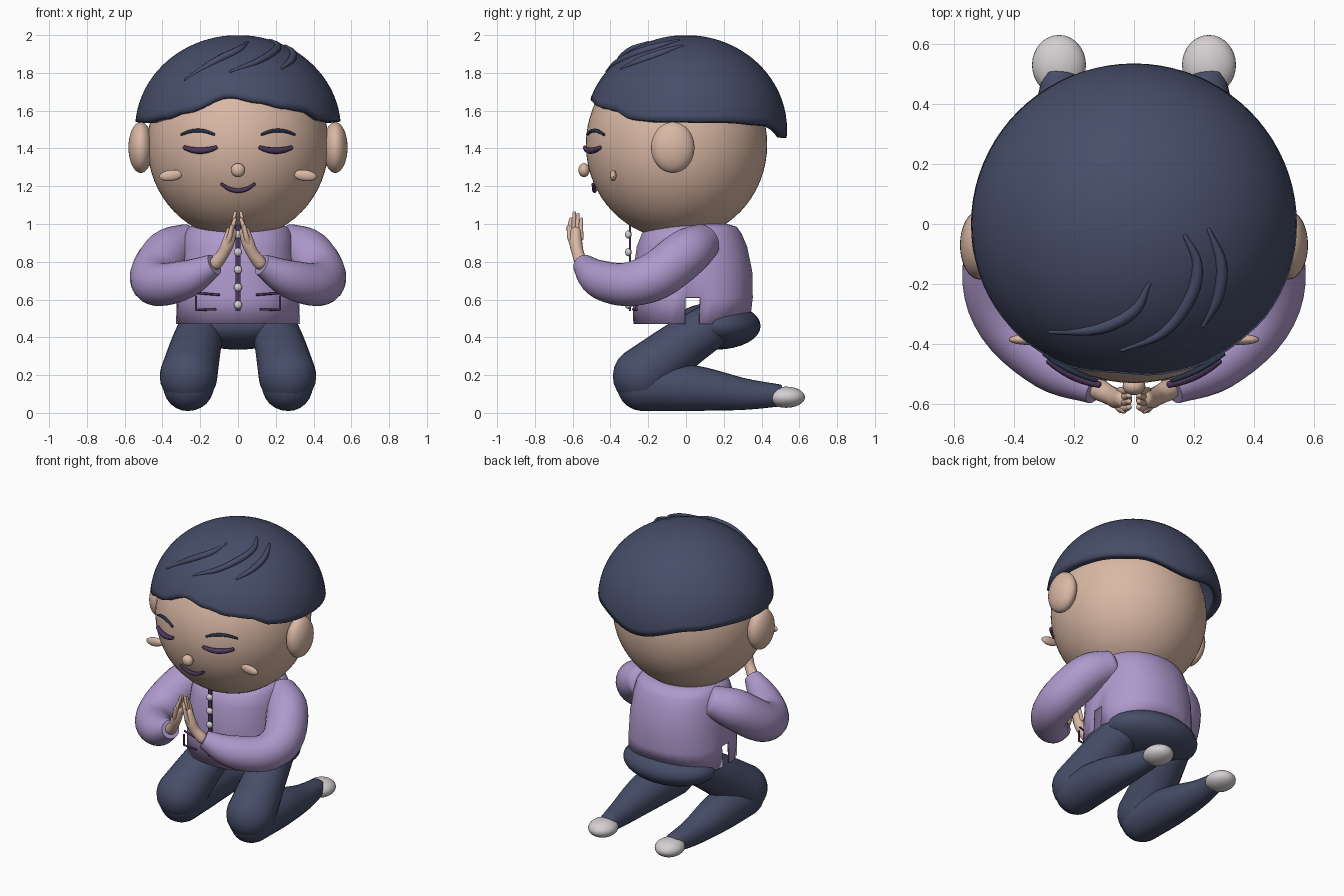
import bpy, bmesh, math
from mathutils import Vector

if "Cube" in bpy.data.objects:
    bpy.data.objects.remove(bpy.data.objects["Cube"])


def material(name, *rgb):
    m = bpy.data.materials.new(name)
    m.use_nodes = True
    m.diffuse_color = (*rgb, 1)
    m.node_tree.nodes["Principled BSDF"].inputs["Base Color"].default_value = (*rgb, 1)
    return m


SKIN = material("skin", .70, .48, .375)
NAVY = material("navy", .062, .075, .14)
LILAC = material("lilac", .43, .32, .61)
PLUM = material("dark plum", .075, .038, .105)
BROW = material("dark blue", .02, .036, .07)
WHITE = material("warm white", .66, .62, .63)
SIDES = (("left", 1), ("right", -1))


def finish(bm, name, mat, angle=50):
    bmesh.ops.recalc_face_normals(bm, faces=bm.faces)
    me = bpy.data.meshes.new(name)
    bm.to_mesh(me)
    bm.free()
    me.materials.append(mat)
    ob = bpy.data.objects.new(name, me)
    bpy.context.collection.objects.link(ob)
    bpy.ops.object.select_all(action="DESELECT")
    ob.select_set(True)
    bpy.context.view_layer.objects.active = ob
    bpy.ops.object.shade_smooth_by_angle(angle=math.radians(angle))
    return ob


def ball(name, mat, c, r, seg=32, tilt=0):
    bm = bmesh.new()
    bmesh.ops.create_uvsphere(bm, u_segments=seg, v_segments=seg // 2, radius=1)
    for v in bm.verts:
        p = Vector((v.co.x * r[0], v.co.y * r[1], v.co.z * r[2]))
        v.co = Vector((p.x * math.cos(tilt) - p.z * math.sin(tilt), p.y,
                       p.x * math.sin(tilt) + p.z * math.cos(tilt))) + Vector(c)
    return finish(bm, name, mat)


def bridge(bm, rings, closed_ends=True):
    n = len(rings[0])
    for a, b in zip(rings, rings[1:]):
        for i in range(n):
            j = (i + 1) % n
            bm.faces.new((a[i], a[j], b[j], b[i]))
    if closed_ends:
        bm.faces.new(rings[0])
        bm.faces.new(rings[-1])


def tube(name, mat, pts, sx=1, seg=16, caps=(1, 1), sub=5):
    """Tapered limb through points (x, y, z, radius); caps give end roundness."""
    P = [Vector(p) for p in pts]
    Q = [2 * P[0] - P[1]] + P + [2 * P[-1] - P[-2]]
    path = []
    for i in range(len(P) - 1):
        a, b, c, d = Q[i:i + 4]
        for k in range(sub):
            t = k / sub
            path.append(.5 * (2 * b + (c - a) * t + (2 * a - 5 * b + 4 * c - d) * t * t
                              + (3 * b - a - 3 * c + d) * t ** 3))
    path.append(P[-1])
    cen = [Vector(p[:3]) for p in path]
    n = len(cen)
    tan = [(cen[min(i + 1, n - 1)] - cen[max(i - 1, 0)]).normalized() for i in range(n)]
    stations = [(cen[i], tan[i], path[i][3]) for i in range(n)]

    def cap(i, sign, k):
        out = []
        for step in range(1, 6):
            a = step / 5 * math.radians(84)
            r = path[i][3]
            out.append((cen[i] + tan[i] * sign * k * r * math.sin(a), tan[i], r * math.cos(a)))
        return out
    if caps[0]:
        stations = cap(0, -1, caps[0])[::-1] + stations
    if caps[1]:
        stations += cap(-1, 1, caps[1])
    bm = bmesh.new()
    rings = []
    u = tan[0].orthogonal().normalized()
    for c, t, r in stations:
        u = (u - t * u.dot(t)).normalized()
        w = t.cross(u)
        ring = []
        for k in range(seg):
            a = math.tau * k / seg
            p = c + (u * math.cos(a) + w * math.sin(a)) * r
            ring.append(bm.verts.new((p.x * sx, p.y, p.z)))
        rings.append(ring)
    bridge(bm, rings)
    return finish(bm, name, mat)


# Head, ears, nose and cheeks
HEAD, HEAD_R = Vector((0, -.05, 1.42)), Vector((.48, .48, .5))
ball("head", SKIN, HEAD, HEAD_R, 64)
ball("nose", SKIN, (0, -.54, 1.285), (.038, .03, .037), 20)
for side, s in SIDES:
    ball(side + "_ear", SKIN, (s * .515, -.07, 1.405), (.065, .115, .135))
    ball(side + "_cheek", SKIN, (s * .355, -.385, 1.257), (.063, .018, .029), 20, -s * .12)


# Face lines laid over the head surface
def face_y(x, z, out):
    q = 1 - (x / HEAD_R.x) ** 2 - ((z - HEAD.z) / HEAD_R.z) ** 2
    return HEAD.y - HEAD_R.y * math.sqrt(q) - out


def face_line(name, mat, x0, x1, z, bend, r, out, sx=1):
    pts = []
    for k in range(7):
        t = k / 6
        x, zz = x0 + (x1 - x0) * t, z + bend * (1 - (2 * t - 1) ** 2)
        pts.append((x, face_y(x, zz, out), zz, r * (.65 + .35 * math.sin(math.pi * t))))
    tube(name, mat, pts, sx, 10, (.5, .5), 3)


for side, s in SIDES:
    face_line(side + "_closed_eye", PLUM, .115, .285, 1.405, -.017, .017, .02, s)
    face_line(side + "_eyebrow", BROW, .125, .3, 1.473, .022, .01, .012, s)
face_line("mouth", PLUM, -.088, .088, 1.212, -.036, .012, .015)

# Hair cap with a wavy rim
HAIR, HAIR_R = Vector((0, 0, 1.5)), Vector((.545, .535, .5))
RIM = ((-180, 1.455), (-142, 1.525), (-115, 1.54), (-65, 1.54), (-48, 1.56), (-32, 1.595),
       (-5, 1.68), (12, 1.65), (28, 1.62), (42, 1.605), (57, 1.555), (70, 1.545),
       (115, 1.54), (142, 1.525), (180, 1.455))


def rim_z(deg):
    for (a, za), (b, zb) in zip(RIM, RIM[1:]):
        if a <= deg <= b:
            t = (1 - math.cos(math.pi * (deg - a) / (b - a))) / 2
            return za + (zb - za) * t


bm = bmesh.new()
rings = []
for row in range(1, 21):
    ring = []
    for i in range(80):
        phi = -180 + i * 4.5
        end = math.acos((rim_z(phi) - HAIR.z) / HAIR_R.z)
        th, a = end * row / 20, math.radians(phi)
        ring.append(bm.verts.new((HAIR_R.x * math.sin(th) * math.sin(a),
                                  -HAIR_R.y * math.sin(th) * math.cos(a),
                                  HAIR.z + HAIR_R.z * math.cos(th))))
    rings.append(ring)
bridge(bm, rings, False)
bm.faces.new(rings[0])
hair = finish(bm, "hair", NAVY)
shell = hair.modifiers.new("thickness", "SOLIDIFY")
shell.thickness, shell.offset = .05, -1

# Raised locks on the crown
LOCKS = (((-.28, -.36), (-.12, -.35), (0, -.29), (.05, -.2)),
         ((-.04, -.42), (.1, -.36), (.19, -.24), (.21, -.13), (.17, -.04)),
         ((.23, -.34), (.28, -.24), (.29, -.13), (.25, -.02)))
for n, lock in enumerate(LOCKS):
    pts = []
    for k, (x, y) in enumerate(lock):
        z = HAIR.z + HAIR_R.z * math.sqrt(1 - (x / HAIR_R.x) ** 2 - (y / HAIR_R.y) ** 2)
        pts.append((x, y, z, .007 + .014 * math.sin(math.pi * k / (len(lock) - 1))))
    tube("hair_lock_%d" % (n + 1), NAVY, pts, 1, 10)

# Jacket body, hollow below, with a slit on each side
LEVELS = ((.47, .33, -.28, .345), (.61, .325, -.285, .355), (.75, .315, -.28, .352),
          (.88, .3, -.262, .325), (.95, .285, -.235, .295), (.985, .26, -.19, .27),
          (1.0, .21, -.13, .22), (1.0, .1, -.05, .13))
bm = bmesh.new()
rings = []
SEG = 32


def power(v):
    return math.copysign(abs(v) ** .9, v)


for z, rx, front, back in LEVELS:
    ring = []
    for i in range(SEG):
        a = math.tau * (i - .5) / SEG
        y = (front + back) / 2 + (back - front) / 2 * power(math.sin(a))
        lift = max(0, y - .2) * .4 if z < .5 else 0
        ring.append(bm.verts.new((rx * power(math.cos(a)), y, z + lift)))
    rings.append(ring)
bridge(bm, rings, False)
bm.faces.new(rings[-1])
slits = [f for f in bm.faces if f.calc_center_median().z < .6
         and abs(f.calc_center_median().y - .035) < .015]
bmesh.ops.delete(bm, geom=slits, context="FACES")
jacket = finish(bm, "jacket", LILAC, 60)
cloth = jacket.modifiers.new("thickness", "SOLIDIFY")
cloth.thickness, cloth.offset = .015, -1

# Placket, buttons and pocket trims
bm = bmesh.new()
bmesh.ops.create_cube(bm, size=1)
for v in bm.verts:
    v.co = (v.co.x * .026, -.296 + v.co.y * .012, .77 + v.co.z * .46)
finish(bm, "placket", PLUM)
for n in range(5):
    ball("button_%d" % (n + 1), WHITE, (0, -.305, .572 + n * .093), (.022, .018, .022), 16)
for side, s in SIDES:
    tube(side + "_pocket_top", PLUM, ((.1, -.285, .625, .006), (.225, -.25, .635, .006)), s, 8)
    tube(side + "_pocket_side", PLUM, ((.222, -.262, .615, .006), (.222, -.262, .545, .006)), s, 8)
    tube(side + "_pocket_hem", PLUM, ((.222, -.262, .545, .006), (.12, -.28, .548, .006)), s, 8)

# Hips
ball("hips", NAVY, (0, .16, .46), (.32, .235, .125))

for side, s in SIDES:
    # Sleeve bent forward to the praying hands
    tube(side + "_sleeve", LILAC,
         ((.26, .09, .905, .1), (.37, 0, .845, .128), (.445, -.16, .725, .128),
          (.41, -.32, .68, .115), (.27, -.46, .71, .1), (.125, -.545, .785, .058)),
         s, 24, (.4, 0))
    # Kneeling leg and shoe
    tube(side + "_thigh", NAVY,
         ((.19, .13, .46, .12), (.225, -.04, .345, .135), (.262, -.235, .195, .153)),
         s, 24, (.3, 1))
    tube(side + "_shin", NAVY,
         ((.262, -.23, .145, .135), (.268, .05, .13, .12), (.262, .3, .1, .085),
          (.245, .5, .092, .058)), s, 24, (1, .2))
    ball(side + "_shoe", WHITE, (s * .25, .53, .083), (.09, .1, .056))
    # Palm with four fingers and a thumb
    tube(side + "_palm", SKIN,
         ((.115, -.553, .795, .036), (.078, -.572, .845, .032), (.053, -.583, .9, .034),
          (.036, -.584, .955, .03)), s, 14)
    for n in range(4):
        y, top = -.612 + n * .019, (1.035, 1.068, 1.06, 1.035)[n]
        tube("%s_finger_%d" % (side, n + 1), SKIN,
             ((.045, y, .925, .013), (.028, y - .002, .99, .012), (.016, y + .002, top - .01, .009)),
             s, 10)
    tube(side + "_thumb", SKIN,
         ((.06, -.595, .88, .016), (.045, -.615, .93, .014), (.034, -.622, .985, .01)), s, 10)
